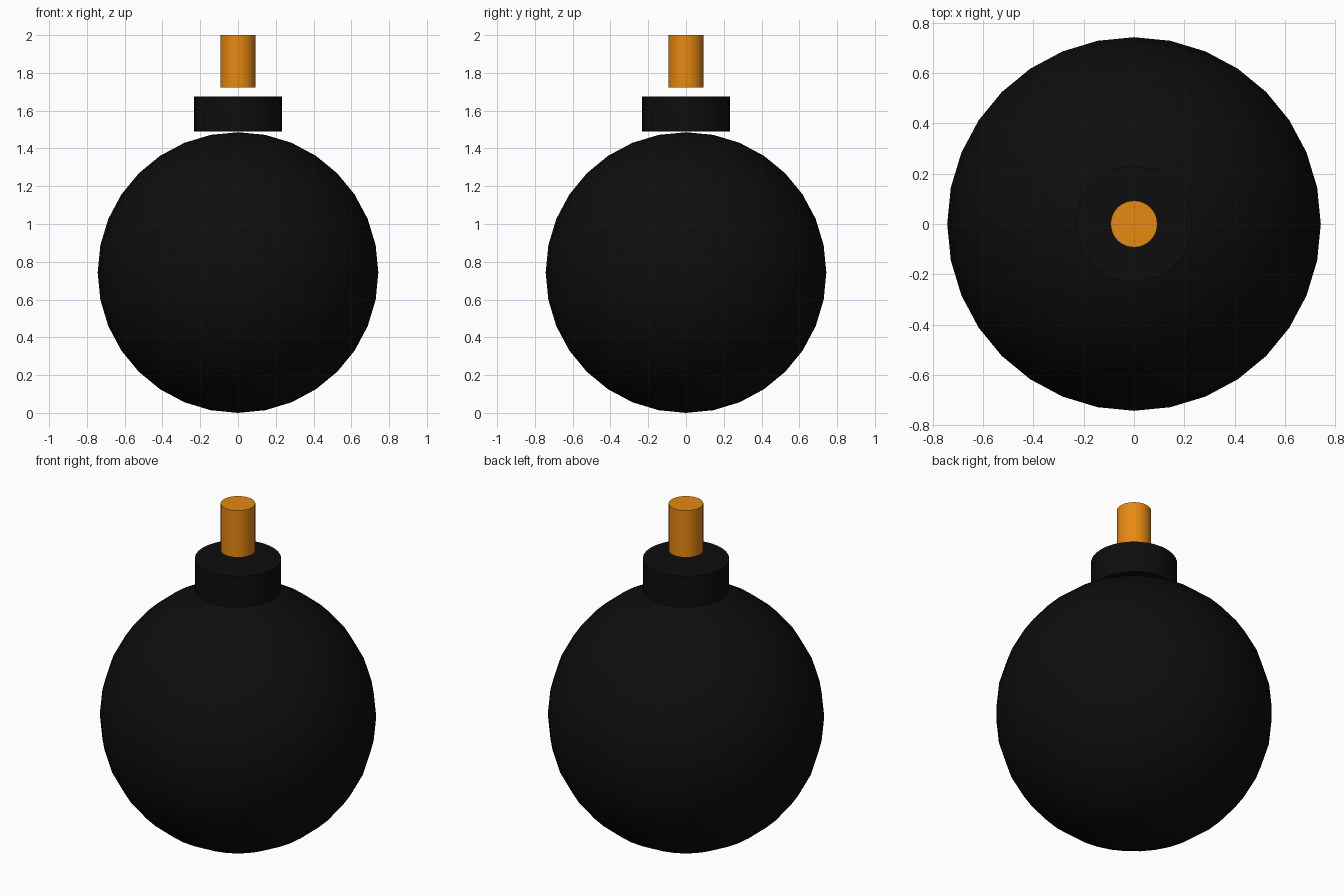
import bpy
import math

cube = bpy.data.objects.get("Cube")
if cube:
    bpy.data.objects.remove(cube, do_unlink=True)


def make_material(name, colour):
    mat = bpy.data.materials.new(name)
    mat.use_nodes = True
    mat.diffuse_color = colour
    mat.node_tree.nodes["Principled BSDF"].inputs["Base Color"].default_value = colour
    return mat


def finish(name, mat):
    obj = bpy.context.object
    obj.name = name
    obj.data.materials.append(mat)
    bpy.ops.object.shade_smooth_by_angle(angle=math.radians(30))
    return obj


def cylinder(name, radius, bottom, top, mat):
    bpy.ops.mesh.primitive_cylinder_add(
        vertices=32, radius=radius, depth=top - bottom,
        location=(0, 0, (bottom + top) / 2))
    return finish(name, mat)


black = make_material("matte black", (0.004, 0.004, 0.004, 1))
orange = make_material("orange", (0.8, 0.25, 0.006, 1))

# Round body
radius = 0.743
bpy.ops.mesh.primitive_uv_sphere_add(
    segments=32, ring_count=16, radius=radius, location=(0, 0, radius))
finish("body", black)

# Collar resting on the body, and the fuse hovering just above it
cylinder("collar", 0.232, 1.49, 1.675, black)
cylinder("fuse", 0.093, 1.722, 2.0, orange)
